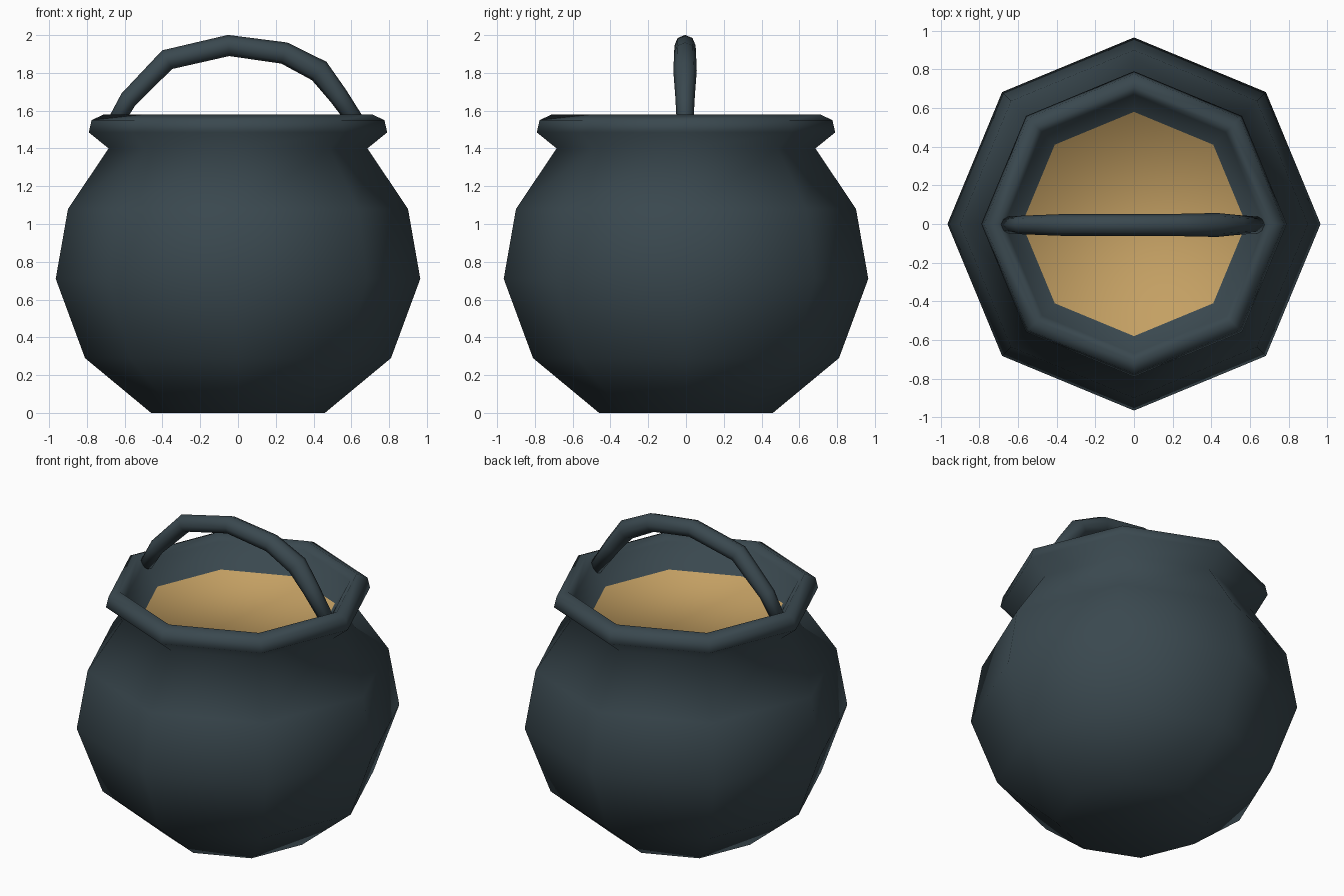
import bpy, bmesh, math
from mathutils import Vector

cube = bpy.data.objects.get("Cube")
if cube:
    bpy.data.objects.remove(cube)


def material(name, rgb):
    mat = bpy.data.materials.new(name)
    mat.use_nodes = True
    mat.diffuse_color = (*rgb, 1)
    mat.node_tree.nodes["Principled BSDF"].inputs["Base Color"].default_value = (*rgb, 1)
    return mat


iron = material("dark iron", (0.042, 0.065, 0.078))
broth = material("golden broth", (0.55, 0.35, 0.125))


def skin(name, rings, mats):
    """Join successive rings of points with quads, cap both ends, shade smooth."""
    bm = bmesh.new()
    loops = [[bm.verts.new(p) for p in ring] for ring in rings]
    for a, b in zip(loops, loops[1:]):
        n = len(a)
        for i in range(n):
            j = (i + 1) % n
            bm.faces.new((a[i], a[j], b[j], b[i]))
    bm.faces.new(loops[0][::-1])
    last = bm.faces.new(loops[-1])
    last.material_index = len(mats) - 1
    bmesh.ops.recalc_face_normals(bm, faces=bm.faces)
    for f in bm.faces:
        f.smooth = True
    mesh = bpy.data.meshes.new(name)
    bm.to_mesh(mesh)
    bm.free()
    for m in mats:
        mesh.materials.append(m)
    obj = bpy.data.objects.new(name, mesh)
    bpy.context.collection.objects.link(obj)
    return obj


SIDES = 8
TURN = [2 * math.pi * i / SIDES for i in range(SIDES)]

# Pot: (radius, height) from the base up over the rim and down to the broth
profile = [(0.46, 0), (0.81, 0.29), (0.965, 0.71), (0.90, 1.08), (0.685, 1.40),
           (0.79, 1.485), (0.775, 1.55), (0.71, 1.58), (0.67, 1.54), (0.58, 1.40)]
skin("cauldron_pot",
     [[(r * math.cos(t), r * math.sin(t), z) for t in TURN] for r, z in profile],
     [iron, broth])

# Handle: (x, z, thickness radius) along the arch
path = [(-0.655, 1.53, 0.042), (-0.58, 1.66, 0.048), (-0.375, 1.87, 0.056),
        (-0.05, 1.945, 0.056), (0.245, 1.905, 0.058), (0.43, 1.81, 0.062),
        (0.53, 1.68, 0.052), (0.655, 1.50, 0.042)]
points = [Vector((x, -0.005, z)) for x, z, _ in path]
side = Vector((0, 1, 0))
rings = []
for i, p in enumerate(points):
    along = (points[min(i + 1, len(path) - 1)] - points[max(i - 1, 0)]).normalized()
    up = along.cross(side)
    rings.append([p + path[i][2] * (math.cos(t) * side + math.sin(t) * up) for t in TURN])
skin("carrying_handle", rings, [iron])
